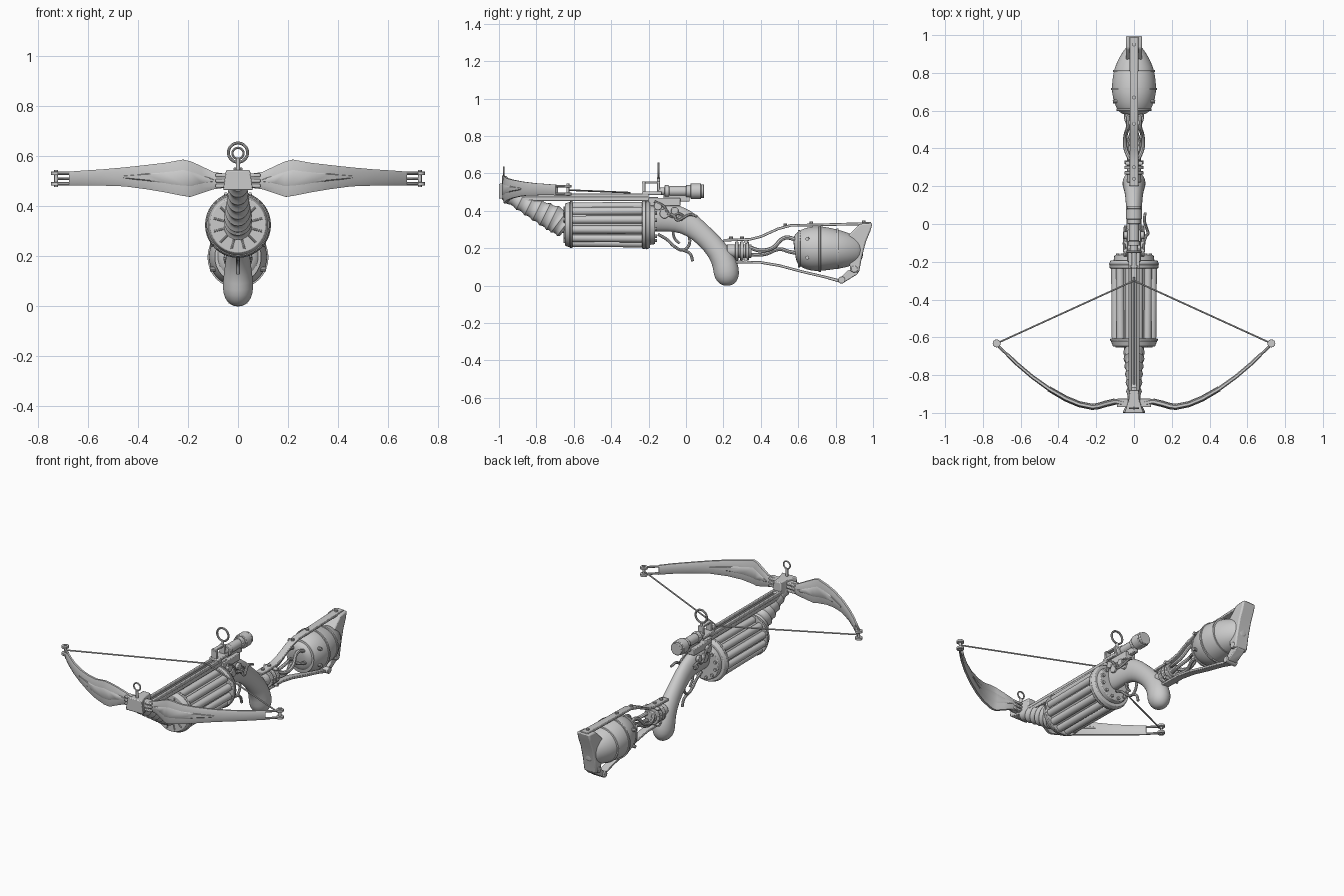
import bpy, bmesh
from math import sin, cos, pi, sqrt
from mathutils import Vector

if "Cube" in bpy.data.objects:
    bpy.data.objects.remove(bpy.data.objects["Cube"])


def mesh_obj(name, bm, bevel=0.0):
    bmesh.ops.recalc_face_normals(bm, faces=bm.faces)
    me = bpy.data.meshes.new(name)
    bm.to_mesh(me)
    bm.free()
    ob = bpy.data.objects.new(name, me)
    bpy.context.collection.objects.link(ob)
    if bevel:
        m = ob.modifiers.new("bevel", 'BEVEL')
        m.width, m.segments, m.limit_method = bevel, 2, 'ANGLE'
    return ob


def skin(name, rings, bevel=0.0):
    bm = bmesh.new()
    rows = [[bm.verts.new(p) for p in r] for r in rings]
    n = len(rows[0])
    for a, b in zip(rows, rows[1:]):
        for i in range(n):
            bm.faces.new((a[i], a[(i + 1) % n], b[(i + 1) % n], b[i]))
    bm.faces.new(rows[0])
    bm.faces.new(rows[-1])
    return mesh_obj(name, bm, bevel)


def loft(name, st, n=20, subsurf=0, bevel=0.0):
    """Sections (y, z, half height, half width) swept in the yz plane; n=4 gives a flat strap."""
    rings, k, ph = [], (sqrt(2) if n == 4 else 1), (pi / 4 if n == 4 else 0)
    for i, (y, z, h, w) in enumerate(st):
        a, b = st[max(i - 1, 0)], st[min(i + 1, len(st) - 1)]
        t = Vector((0, b[0] - a[0], b[1] - a[1])).normalized()
        nrm = Vector((0, -t.z, t.y))
        rings.append([Vector((w * k * cos(ph + 2 * pi * j / n), y, z)) + nrm * h * k * sin(ph + 2 * pi * j / n)
                      for j in range(n)])
    ob = skin(name, rings, bevel)
    if subsurf:
        ob.modifiers.new("smooth", 'SUBSURF').levels = subsurf
        ob.modifiers["smooth"].render_levels = subsurf
    return ob


def prism(name, prof, hw, bevel=0.0):
    return skin(name, [[(x, y, z) for y, z in prof] for x in (-hw, hw)], bevel)


def box(name, x, y, z, bevel=0.004):
    return skin(name, [[(x[0], y[0], c), (x[1], y[0], c), (x[1], y[1], c), (x[0], y[1], c)] for c in z], bevel)


def rod(name, a, b, r, r2=None, seg=24, bevel=0.0):
    a, b = Vector(a), Vector(b)
    bm = bmesh.new()
    bmesh.ops.create_cone(bm, cap_ends=True, segments=seg, radius1=r, radius2=r2 or r, depth=(b - a).length)
    q = (b - a).to_track_quat('Z', 'Y')
    for v in bm.verts:
        v.co = q @ v.co + (a + b) / 2
    return mesh_obj(name, bm, bevel)


def tube(name, pts, r, cyclic=False, straight=False):
    cu = bpy.data.curves.new(name, 'CURVE')
    cu.dimensions, cu.bevel_depth, cu.bevel_resolution, cu.use_fill_caps = '3D', r, 2, True
    cu.resolution_u = 6
    sp = cu.splines.new('BEZIER')
    sp.bezier_points.add(len(pts) - 1)
    sp.use_cyclic_u = cyclic
    for bp, p in zip(sp.bezier_points, pts):
        bp.co = p
        bp.handle_left_type = bp.handle_right_type = 'VECTOR' if straight else 'AUTO'
    ob = bpy.data.objects.new(name, cu)
    bpy.context.collection.objects.link(ob)
    return ob


def ring(name, y, z, r, thick):
    return tube(name, [(r * cos(i * pi / 4), y, z + r * sin(i * pi / 4)) for i in range(8)], thick, True)


# bow limbs: x, y, z low, z high, thickness
LIMB = [(0, -.965, .475, .53, .03), (.05, -.95, .475, .53, .03), (.1, -.94, .468, .538, .028),
        (.15, -.952, .452, .562, .028), (.19, -.964, .438, .58, .028), (.22, -.968, .442, .587, .027),
        (.29, -.954, .456, .574, .026), (.36, -.925, .468, .566, .025), (.45, -.873, .48, .556, .023),
        (.54, -.808, .483, .548, .021), (.62, -.74, .484, .543, .02), (.67, -.692, .483, .539, .019)]


def limb_rings(st, s, grow=0.0):
    rings = []
    for i, (x, y, lo, hi, t) in enumerate(st):
        a, b = st[max(i - 1, 0)], st[min(i + 1, len(st) - 1)]
        d = Vector((b[0] - a[0], b[1] - a[1], 0)).normalized()
        n = Vector((d.y, -d.x, 0)) * (t / 2 + grow)
        c, e = Vector((x, y, 0)), .22 * (hi - lo)
        sec = [c + n + Vector((0, 0, lo + e)), c + n + Vector((0, 0, hi - e)), c + n * .5 + Vector((0, 0, hi)),
               c - n * .5 + Vector((0, 0, hi)), c - n + Vector((0, 0, hi - e)), c - n + Vector((0, 0, lo + e)),
               c - n * .5 + Vector((0, 0, lo)), c + n * .5 + Vector((0, 0, lo))]
        rings.append([Vector((p.x * s, p.y, p.z)) for p in sec])
    return rings


INSET = [.42, .3, .22, .2, .25, .3, .42]
for s, side in ((-1, "left"), (1, "right")):
    skin(f"bow_limb_{side}", limb_rings(LIMB, s))
    panel = [(x, y, lo + f * (hi - lo), hi - f * (hi - lo), t) for (x, y, lo, hi, t), f in zip(LIMB[2:9], INSET)]
    skin(f"limb_panel_{side}", limb_rings(panel, s, .003))
    # forked tip with pin, and bowstring
    for z in (.49, .532):
        tube(f"tip_prong_{side}", [(s * .66, -.70, z), (s * .7, -.665, z), (s * .727, -.635, z)], .007)
        rod(f"tip_eye_{side}", (s * .727, -.632, z - .007), (s * .727, -.632, z + .007), .021, bevel=.002)
    rod(f"tip_pin_{side}", (s * .727, -.632, .478), (s * .727, -.632, .545), .008, seg=12)
    tube(f"bowstring_{side}", [(s * .727, -.632, .511), (0, -.3, .497)], .0045, straight=True)
    # clamp straps beside the nose
    for z in (.482, .503, .524):
        box(f"limb_clamp_{side}", sorted((s * .03, s * .09)), (-.97, -.925), (z - .007, z + .007))

# nose block and front sight
skin("nose_block", [[(x * w, y, z) for x, z in ((-1, .465), (1, .465), (.8, .545), (-.8, .545))]
                    for y, w in ((-1, .062), (-.975, .05), (-.93, .034), (-.88, .03))], .005)
rod("front_sight_post", (0, -.975, .54), (0, -.975, .59), .008, seg=12)
ring("front_sight_ring", -.975, .612, .022, .0045)

# bolt rail with groove
box("rail_base", (-.03, .03), (-.9, -.15), (.452, .475))
for s in (-1, 1):
    box("rail_side", (s * .021 - .008, s * .021 + .008), (-.92, -.2), (.473, .492), .003)
rod("rail_bolt", (0, -.85, .482), (0, -.28, .482), .006, seg=10)

# wrapped front arm
ARM = [(-.64, .31, .058, .05), (-.7, .355, .07, .052), (-.78, .395, .058, .044),
       (-.87, .44, .045, .037), (-.97, .49, .032, .034)]
st = []
for a, b in zip(ARM, ARM[1:]):
    for j in range(6):
        v = Vector(a).lerp(Vector(b), j / 6)
        bump = .005 * (1 if j % 3 == 1 else -.4)
        st.append((v[0], v[1], v[2] + bump, v[3] + bump))
loft("front_arm", st + [ARM[-1]])

# drum with ribs, rims and spoked face
DZ = .326
rod("drum_core", (0, -.63, DZ), (0, -.21, DZ), .1, seg=36)
for y0, y1, r0, r1 in ((-.648, -.62, .112, .122), (-.62, -.607, .126, .126), (-.235, -.215, .128, .131), (-.215, -.192, .133, .124)):
    rod("drum_rim", (0, y0, DZ), (0, y1, DZ), r0, r1, 40, .003)
for i in range(12):
    a = (i + .5) * pi / 6
    c, s = cos(a), sin(a)
    rod("drum_rib", (.1 * c, -.625, DZ + .1 * s), (.104 * c, -.215, DZ + .104 * s), .0215, seg=14, bevel=.006)
    tube("face_spoke", [(.045 * c, -.65, DZ + .045 * s), (.1 * c, -.65, DZ + .1 * s)], .004, straight=True)
    rod("rear_plate_bolt", (.088 * c, -.175, DZ + .088 * s), (.088 * c, -.155, DZ + .088 * s), .009, seg=8)
rod("drum_hub", (0, -.67, DZ), (0, -.63, DZ), .045, bevel=.006)
rod("rear_plate", (0, -.195, DZ), (0, -.165, DZ), .108, .104, 36, .004)

# receiver and pistol grip
loft("receiver_grip", [(-.19, .37, .08, .046), (-.17, .37, .082, .048), (-.09, .367, .078, .044), (0, .345, .068, .04),
                       (.07, .29, .056, .042), (.14, .225, .056, .045), (.2, .145, .064, .055), (.217, .075, .073, .065),
                       (.222, .03, .06, .054), (.225, .006, .035, .03), (.225, .0, .012, .01)], 20, 1)
box("receiver_top", (-.036, .036), (-.2, -.03), (.425, .468))
for s in (-1, 1):
    for y, z, r in ((-.15, .425, .022), (-.115, .385, .026), (-.06, .4, .02), (-.03, .36, .015)):
        rod("side_screw", (s * .036, y, z), (s * .055, y, z), r, bevel=.003)
    tube("side_scroll", [(s * .048, -.17, .45), (s * .052, -.12, .425), (s * .052, -.08, .37), (s * .05, -.04, .385), (s * .045, -.01, .37)], .007)
tube("side_lever", [(.05, -.1, .385), (.066, -.06, .37), (.074, -.05, .35), (.066, -.02, .36), (.055, .02, .38), (.06, .06, .37)], .008)

# trigger and guard
tube("trigger_guard", [(0, -.15, .275), (0, -.1, .245), (0, -.06, .208), (0, -.015, .19), (0, .015, .215), (0, .02, .265)], .008)
tube("guard_spur", [(0, -.015, .19), (0, .022, .17), (0, .036, .13)], .008)
tube("trigger", [(0, -.07, .3), (0, -.062, .255), (0, -.035, .225)], .007)

# rear sight and scope
box("sight_block", (-.03, .03), (-.235, -.13), (.485, .503))
for y in (-.225, -.147):
    box("sight_upright", (-.018, .018), (y - .008, y + .008), (.49, .555), .003)
box("sight_bridge", (-.012, .012), (-.235, -.14), (.545, .556), .002)
rod("rear_sight_post", (0, -.147, .55), (0, -.147, .578), .008, seg=12)
ring("rear_sight_ring", -.147, .615, .038, .006)
box("scope_mount", (-.014, .014), (-.12, .02), (.45, .49))
for y0, y1, r in ((-.15, -.1, .02), (-.115, -.09, .032), (-.09, .03, .027), (.0, .025, .034), (.025, .08, .042), (.08, .096, .037)):
    rod("scope_section", (0, y0, .505), (0, y1, .505), r, seg=28, bevel=.003)

# coupling behind the grip
for y0, y1, r in ((.22, .35, .036), (.262, .28, .05), (.29, .308, .05), (.318, .336, .05)):
    rod("coupling_disc", (0, y0, .185), (0, y1, .185), r, bevel=.003)
for z in (.14, .235):
    rod("coupling_pin", (-.046, .32, z), (.046, .32, z), .01, seg=12)

# stock straps
loft("upper_strap", [(.2, .243, .007, .024), (.34, .247, .007, .024), (.4, .262, .007, .022), (.49, .303, .007, .022),
                     (.56, .322, .007, .022), (.75, .326, .007, .022), (.99, .332, .008, .024)], 4, 0, .003)
loft("lower_strap", [(.2, .128, .007, .022), (.4, .124, .007, .022), (.5, .107, .007, .022), (.62, .075, .007, .022),
                     (.74, .047, .007, .022), (.84, .02, .009, .024)], 4, 0, .003)
for y, z in ((.24, .25), (.3, .25), (.53, .32), (.67, .33), (.95, .335)):
    rod("strap_screw", (0, y, z), (0, y, z + .012), .01, seg=10)

# hoses to the flask
for s in (-1, 1):
    tube("hose_upper", [(s * .02, .34, .205), (s * .045, .4, .188), (s * .046, .46, .2), (s * .03, .53, .256), (s * .04, .61, .235)], .011)
    tube("hose_lower", [(s * .015, .34, .165), (s * .03, .42, .168), (s * .015, .5, .195), (s * .04, .55, .182), (s * .045, .61, .17)], .01)

# flask with bands
FL = [(.578, .195, .055, .05), (.59, .197, .082, .078), (.62, .198, .105, .098), (.67, .198, .12, .114), (.72, .198, .122, .12),
      (.8, .195, .108, .112), (.86, .19, .095, .092), (.92, .19, .07, .055), (.95, .19, .045, .03)]
loft("flask", FL, 24, 1)
for y, h, w in ((.605, .097, .09), (.715, .122, .119), (.81, .106, .109)):
    loft("flask_band", [(y - .006, .197, h, w), (y - .005, .197, h + .003, w + .003), (y + .005, .197, h + .003, w + .003), (y + .006, .197, h, w)], 32)
for s in (-1, 1):
    for z in (.15, .25):
        rod("flask_rivet", (s * .09, .65, z), (s * .112, .648, z), .01, seg=10)

# butt plate and foot
prism("butt_plate", [(.93, .33), (.998, .335), (.985, .29), (.962, .235), (.94, .15), (.925, .07), (.88, .075), (.87, .14), (.862, .262)], .043, .008)
prism("butt_foot", [(.87, .085), (.925, .075), (.915, .06), (.85, .02), (.825, .02), (.83, .045)], .03, .005)
rod("foot_roller", (-.038, .832, .03), (.038, .832, .03), .019, bevel=.003)
rod("foot_pin", (-.046, .9, .088), (.046, .9, .088), .018, bevel=.003)

# turn curves into meshes and smooth everything by angle
bpy.ops.object.select_all(action='SELECT')
bpy.context.view_layer.objects.active = next(o for o in bpy.context.scene.objects if o.type == 'CURVE')
for o in bpy.context.scene.objects:
    o.select_set(o.type == 'CURVE')
bpy.ops.object.convert(target='MESH')
bpy.ops.object.select_all(action='SELECT')
bpy.ops.object.shade_smooth_by_angle(angle=0.6)
